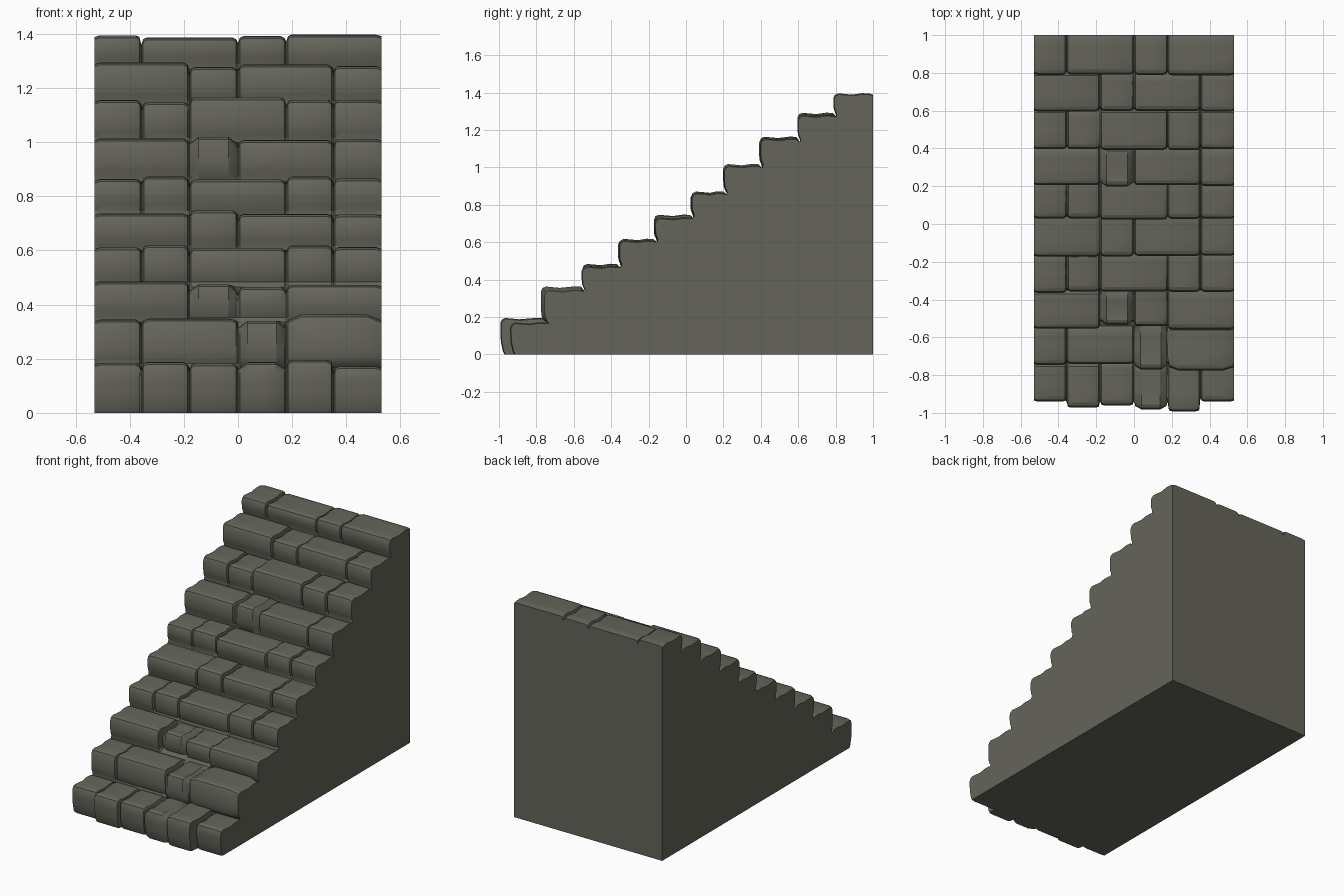
import bpy, bmesh, random

if "Cube" in bpy.data.objects:
    bpy.data.objects.remove(bpy.data.objects["Cube"])

random.seed(4)
W = 0.53
# Joint positions for the brick courses
A = [-.355, -.18, .178, .352]
B = [-.18, 0, .352]
# Each course: front y, groove y, groove z, joints, brick top heights
ROWS = [
    (-.96, -.93, 0, [-.357, -.18, 0, .178, .352], [.185, .187, .183, .187, .196, .172]),
    (-.75, -.735, .165, [-.357, 0, .178], [.344, .348, .340, .364]),
    (-.555, -.54, .335, [-.18, 0, .178], [.485, .475, .465, .473]),
    (-.362, -.35, .465, A, [.611, .619, .609, .618, .612]),
    (-.17, -.155, .60, B, [.736, .748, .734, .733]),
    (.026, .04, .73, A, [.863, .872, .862, .872, .866]),
    (.205, .22, .855, B, [1.013, 1.019, 1.007, 1.012]),
    (.392, .407, .998, A, [1.155, 1.147, 1.165, 1.156, 1.156]),
    (.595, .61, 1.135, B, [1.293, 1.277, 1.286, 1.281]),
    (.79, .805, 1.27, [-.357, 0, .178], [1.394, 1.386, 1.391, 1.397]),
]
# Worn bricks: (course, brick) -> (forward offset, chamfer width)
WORN = {
    (0, 0): (.02, .02), (0, 1): (-.012, .02), (0, 3): (-.022, .04),
    (0, 4): (-.032, .025), (0, 5): (.02, .02),
    (1, 1): (.008, .03), (1, 2): (-.02, .035), (1, 3): (-.025, .055),
    (2, 1): (.022, .035), (2, 2): (.014, .02), (6, 1): (-.006, .035),
}


def profile(row, f, t):
    """Cross-section of one brick in y and z, from its lower groove to the next."""
    _, yb, zb, _, _ = ROWS[row]
    last = row == len(ROWS) - 1
    ye, ze = (1.0, t - .008) if last else ROWS[row + 1][1:3]
    if row == 0:
        start = [(f + .022, 0), (f + .012, .02), (f + .002, .07), (f, .12)]
    else:
        start = [(yb, zb), (f + .012, zb + .018), (f + .003, zb + .04), (f, zb + .07)]
    return start + [
        (f, t - .026), (f + .008, t - .009), (f + .026, t - .001),
        (f + .10, t - .008), (ye - .055, t), (ye - .02, t - .002), (ye, ze)]


bm = bmesh.new()
sides, bottom, back = {}, [], []

# Brick courses, each lofted along x through chamfers and joints
for r, (front, _, _, joints, tops) in enumerate(ROWS):
    edges = [-W] + joints + [W]
    loops = []
    for b, top in enumerate(tops):
        x0, x1 = edges[b], edges[b + 1]
        df, bev = WORN.get((r, b), (random.uniform(-.004, .005), .02))
        f = front + df
        worn = bev > .03
        lf, lt = (f + .018, top - .022) if worn else (f + .005, top - .006)
        stations = [(x0 + .007, lf, lt), (x0 + bev, f, top),
                    (x1 - bev, f, top), (x1 - .007, lf, lt)]
        first, final = b == 0, b == len(tops) - 1
        if first:
            stations[0] = (x0, lf, lt)
        else:
            stations.insert(0, (x0, max(f, front) + .02, top - .026))
        if final:
            stations[-1] = (x1, lf, lt)
        for x, sf, st in stations:
            loops.append([bm.verts.new((x, y, z)) for y, z in profile(r, sf, st)])
    for p, q in zip(loops, loops[1:]):
        for i in range(len(p) - 1):
            bm.faces.new((p[i], q[i], q[i + 1], p[i + 1]))
    for s, loop in ((-1, loops[0]), (1, loops[-1])):
        sides.setdefault(s, []).extend(loop if r == 0 else loop[1:])
        if r:   # share the groove corner with the course below
            bmesh.ops.weld_verts(bm, targetmap={loop[0]: ends[s]})
    ends = {-1: loops[0][-1], 1: loops[-1][-1]}
    if r == 0:
        bottom = [l[0] for l in loops]
    if r == len(ROWS) - 1:
        back = [l[-1] for l in loops]

# Flat sides, back and underside
heel = {s: bm.verts.new((s * W, 1, 0)) for s in (-1, 1)}
for s in (-1, 1):
    bm.faces.new(sides[s] + [heel[s]])
bm.faces.new(bottom + [heel[1], heel[-1]])
bm.faces.new(back + [heel[1], heel[-1]])
bmesh.ops.recalc_face_normals(bm, faces=bm.faces[:])

mesh = bpy.data.meshes.new("stone_staircase")
bm.to_mesh(mesh)
bm.free()
stairs = bpy.data.objects.new("stone_staircase", mesh)
bpy.context.collection.objects.link(stairs)

# Dark olive stone
stone = bpy.data.materials.new("stone")
stone.diffuse_color = (.13, .13, .105, 1)
stone.use_nodes = True
stone.node_tree.nodes["Principled BSDF"].inputs["Base Color"].default_value = stone.diffuse_color
mesh.materials.append(stone)

bpy.context.view_layer.objects.active = stairs
stairs.select_set(True)
bpy.ops.object.shade_smooth_by_angle(angle=.5)
